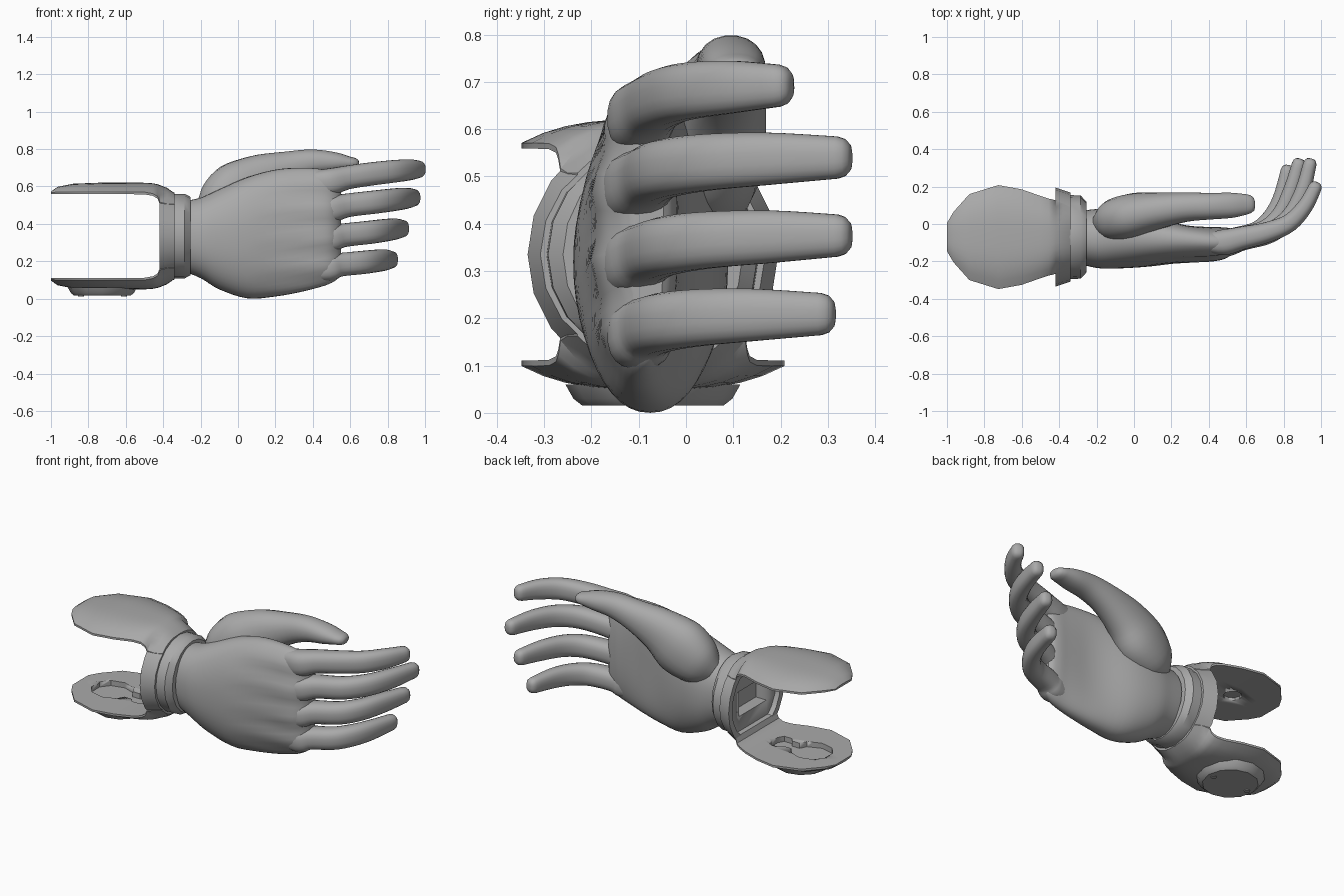
import bpy, bmesh, math
from mathutils import Vector

cube = bpy.data.objects.get("Cube")
if cube:
    bpy.data.objects.remove(cube, do_unlink=True)

GREY = (0.40, 0.40, 0.40, 1.0)
grey = bpy.data.materials.new("plain_grey")
grey.diffuse_color = GREY
grey.use_nodes = True
grey.node_tree.nodes["Principled BSDF"].inputs["Base Color"].default_value = GREY

MID_Y, MID_Z = -0.07, 0.335     # axis of the wrist cuff


def loft(name, rings, closed=False, angle=35):
    """Skin a list of point rings; cap the ends, or join last ring to first."""
    bm = bmesh.new()
    loops = [[bm.verts.new(p) for p in ring] for ring in rings]
    pairs = list(zip(loops, loops[1:]))
    if closed:
        pairs.append((loops[-1], loops[0]))
    for a, b in pairs:
        for i in range(len(a)):
            j = (i + 1) % len(a)
            bm.faces.new((a[i], a[j], b[j], b[i]))
    if not closed:
        bm.faces.new(loops[0])
        bm.faces.new(loops[-1])
    bmesh.ops.recalc_face_normals(bm, faces=bm.faces)
    mesh = bpy.data.meshes.new(name)
    bm.to_mesh(mesh)
    bm.free()
    mesh.materials.append(grey)
    obj = bpy.data.objects.new(name, mesh)
    bpy.context.collection.objects.link(obj)
    bpy.ops.object.select_all(action='DESELECT')
    obj.select_set(True)
    bpy.context.view_layer.objects.active = obj
    bpy.ops.object.shade_smooth_by_angle(angle=math.radians(angle))
    return obj


def spline(rows, steps):
    """Catmull-Rom interpolation of tuples."""
    out = []
    for i in range(len(rows) - 1):
        quad = (rows[max(i - 1, 0)], rows[i], rows[i + 1], rows[min(i + 2, len(rows) - 1)])
        for s in range(steps):
            t = s / steps
            out.append(tuple(
                0.5 * (2 * b + (c - a) * t + (2 * a - 5 * b + 4 * c - d) * t * t
                       + (3 * b - a - 3 * c + d) * t ** 3)
                for a, b, c, d in zip(*quad)))
    return out + [rows[-1]]


def rounded(a, power):
    """Unit superellipse point."""
    c, s = math.cos(a), math.sin(a)
    return (math.copysign(abs(c) ** (2 / power), c),
            math.copysign(abs(s) ** (2 / power), s))


def angles(n, offset=0.0):
    return [2 * math.pi * (i + offset) / n for i in range(n)]


def palm_ring(x, low, high, back, front):
    """Palm section with knuckle ridges on the back and a hollow inside."""
    ring = []
    ramp = max(0, min(1, (x - 0.05) / 0.35))
    hollow = 0.04 * math.exp(-((x - 0.25) / 0.18) ** 2)
    for a in angles(48):
        c, s = rounded(a, 2.2)
        z = (low + high) / 2 + c * (high - low) / 2
        y = (back + front) / 2 + s * (front - back) / 2
        if s < 0:
            y += 0.008 * ramp * s * math.cos(2 * math.pi * (z - 0.165) / 0.155)
        else:
            y -= hollow * s ** 3
        ring.append((x, y, z))
    return ring


def digit(name, path, power=2.5):
    """Finger along (x, y, z, half width, half depth) points with a domed tip."""
    rows = spline(path, 4)
    centres = [Vector(r[:3]) for r in rows]
    sizes = [r[3:] for r in rows]
    end, tip = centres[-1], (centres[-1] - centres[-2]).normalized()
    w, d = sizes[-1]
    for along, size in ((0.45, 0.88), (0.75, 0.62), (0.85, 0.3)):
        centres.append(end + tip * along * d)
        sizes.append((w * size, d * size))
    rings = []
    for i, (half_w, half_d) in enumerate(sizes):
        t = (centres[min(i + 1, len(sizes) - 1)] - centres[max(i - 1, 0)]).normalized()
        side = Vector((0, 0, 1)).cross(t).normalized()
        up = t.cross(side)
        points = [rounded(a, power) for a in angles(20, 0.5)]
        rings.append([centres[i] + up * c * half_w + side * s * half_d for c, s in points])
    return loft(name, rings, angle=40)


# Palm and wrist
palm = [(-0.30, 0.15, 0.52, -0.21, 0.07), (-0.20, 0.11, 0.54, -0.235, 0.08),
        (-0.10, 0.05, 0.585, -0.238, 0.09), (0.05, 0.002, 0.65, -0.23, 0.08),
        (0.20, 0.012, 0.69, -0.212, 0.05), (0.33, 0.035, 0.70, -0.20, 0.02),
        (0.43, 0.06, 0.695, -0.192, -0.002), (0.49, 0.08, 0.68, -0.178, -0.012),
        (0.53, 0.105, 0.66, -0.15, -0.025), (0.55, 0.14, 0.63, -0.12, -0.045)]
loft("palm", [palm_ring(*r) for r in spline(palm, 4)])

# Four fingers: root y, base height, tip height and (x, y) bends
fingers = {
    "index_finger": (-0.098, 0.622, 0.692, [(0.58, -0.075), (0.71, -0.045), (0.83, 0.005), (0.915, 0.095), (0.968, 0.195)]),
    "middle_finger": (-0.108, 0.475, 0.54, [(0.58, -0.08), (0.73, -0.045), (0.835, 0.04), (0.90, 0.17), (0.94, 0.32)]),
    "ring_finger": (-0.108, 0.318, 0.375, [(0.56, -0.08), (0.70, -0.035), (0.785, 0.05), (0.84, 0.18), (0.88, 0.32)]),
    "little_finger": (-0.098, 0.165, 0.209, [(0.54, -0.08), (0.66, -0.04), (0.735, 0.035), (0.785, 0.14), (0.82, 0.285)]),
}
for name, (root, base, tip, bends) in fingers.items():
    path = [(0.38, root, base - 0.005, 0.06, 0.05), (0.48, root, base, 0.073, 0.069)]
    for i, (x, y) in enumerate(bends):
        k = (i + 1) / len(bends)
        ease = 1 - (1 - k) ** 2
        path.append((x, y, base + (tip - base) * ease, 0.065 - 0.007 * k - 0.013 * k ** 6,
                     0.068 - 0.032 * k))
    digit(name, path)

# Thumb with its fleshy base
digit("thumb", [(-0.18, 0.00, 0.45, 0.07, 0.06), (-0.11, 0.02, 0.495, 0.135, 0.11),
                (0.00, 0.045, 0.57, 0.165, 0.12), (0.12, 0.07, 0.645, 0.13, 0.10),
                (0.27, 0.09, 0.70, 0.09, 0.08), (0.40, 0.095, 0.729, 0.07, 0.072),
                (0.52, 0.10, 0.73, 0.053, 0.068), (0.60, 0.105, 0.725, 0.034, 0.055)], 2.2)


# Wrist cuff: flared flange, then a collar around the wrist
def oval(x, ry, rz, n=20):
    return [(x, MID_Y + ry * math.cos(a), MID_Z + rz * math.sin(a)) for a in angles(n)]


def block(x, half_y, low, high):
    return [(x, MID_Y - half_y, low), (x, MID_Y + half_y, low),
            (x, MID_Y + half_y, high), (x, MID_Y - half_y, high)]


def cut(obj, cutter):
    mod = obj.modifiers.new("recess", 'BOOLEAN')
    mod.object = cutter
    mod.solver = 'EXACT'
    bpy.ops.object.select_all(action='DESELECT')
    obj.select_set(True)
    bpy.context.view_layer.objects.active = obj
    bpy.ops.object.modifier_apply(modifier=mod.name)
    bpy.data.objects.remove(cutter, do_unlink=True)


loft("cuff_flange", [oval(-0.42, 0.265, 0.268), oval(-0.34, 0.238, 0.232),
                     oval(-0.34, 0.20, 0.20), oval(-0.42, 0.23, 0.23)], closed=True)
loft("cuff_collar", [oval(-0.35, 0.225, 0.226), oval(-0.285, 0.222, 0.226),
                     oval(-0.255, 0.19, 0.21), oval(-0.255, 0.16, 0.18),
                     oval(-0.35, 0.17, 0.18)], closed=True)
wall = loft("cuff_socket", [oval(-0.395, 0.225, 0.225), oval(-0.31, 0.195, 0.195)])
cut(wall, loft("cutter", [block(x, 0.13, 0.26, 0.41) for x in (-0.45, -0.325)]))


# Strap paddles: flat inside, domed outside, curving down into the cuff
def disc(x, r, z, n=12):
    return [(x + r * math.cos(a), MID_Y + r * math.sin(a), z) for a in angles(n)]


def lens(x, half_y, inner, outer, sign):
    """Section with a flat inner side, a thin rim and a domed outer side."""
    rim = inner + min(0.012, (outer - inner) / 2)
    spread = [i / 6 - 1 for i in range(13)]
    dome = [(u, rim + (outer - rim) * (1 - abs(u) ** 3)) for u in spread]
    flat = [(u, inner) for u in reversed(spread)]
    return [(x, MID_Y + half_y * u, MID_Z + sign * h) for u, h in dome + flat]


PADDLE_X = -0.725
stations = [(-1.0, 0.075, 0.224, 0.238), (-0.965, 0.135, 0.224, 0.263),
            (-0.88, 0.23, 0.224, 0.28), (-0.725, 0.278, 0.224, 0.286),
            (-0.60, 0.255, 0.224, 0.286), (-0.50, 0.22, 0.223, 0.285),
            (-0.455, 0.205, 0.215, 0.282), (-0.43, 0.20, 0.20, 0.277),
            (-0.418, 0.195, 0.17, 0.273), (-0.38, 0.18, 0.16, 0.258),
            (-0.34, 0.16, 0.16, 0.23)]
upper = loft("upper_paddle", [lens(*s, 1) for s in stations])
lower = loft("lower_paddle", [lens(*s, -1) for s in stations])

# Boss under the lower paddle, with two small rivets
loft("lower_boss", [disc(PADDLE_X, r, z) for r, z in
                    ((0.185, 0.06), (0.168, 0.03), (0.15, 0.016))])
for i, x in enumerate((-0.84, -0.61)):
    loft("boss_rivet_%d" % (i + 1), [disc(x, 0.016, z) for z in (0.02, 0.012)])

# Keyhole recess in the lower paddle and a round one in the upper paddle
keyhole = [(-0.90, 0.04), (-0.86, 0.09), (-0.78, 0.11), (-0.70, 0.08), (-0.68, 0.04),
           (-0.63, 0.04), (-0.61, 0.065), (-0.56, 0.065), (-0.54, 0.03)]
outline = keyhole + [(x, -w) for x, w in reversed(keyhole)]
cut(lower, loft("cutter", [[(x, MID_Y + y, z) for x, y in outline] for z in (0.08, 0.14)]))
cut(upper, loft("cutter", [disc(-0.74, 0.05, z, 10) for z in (0.53, 0.575)]))
